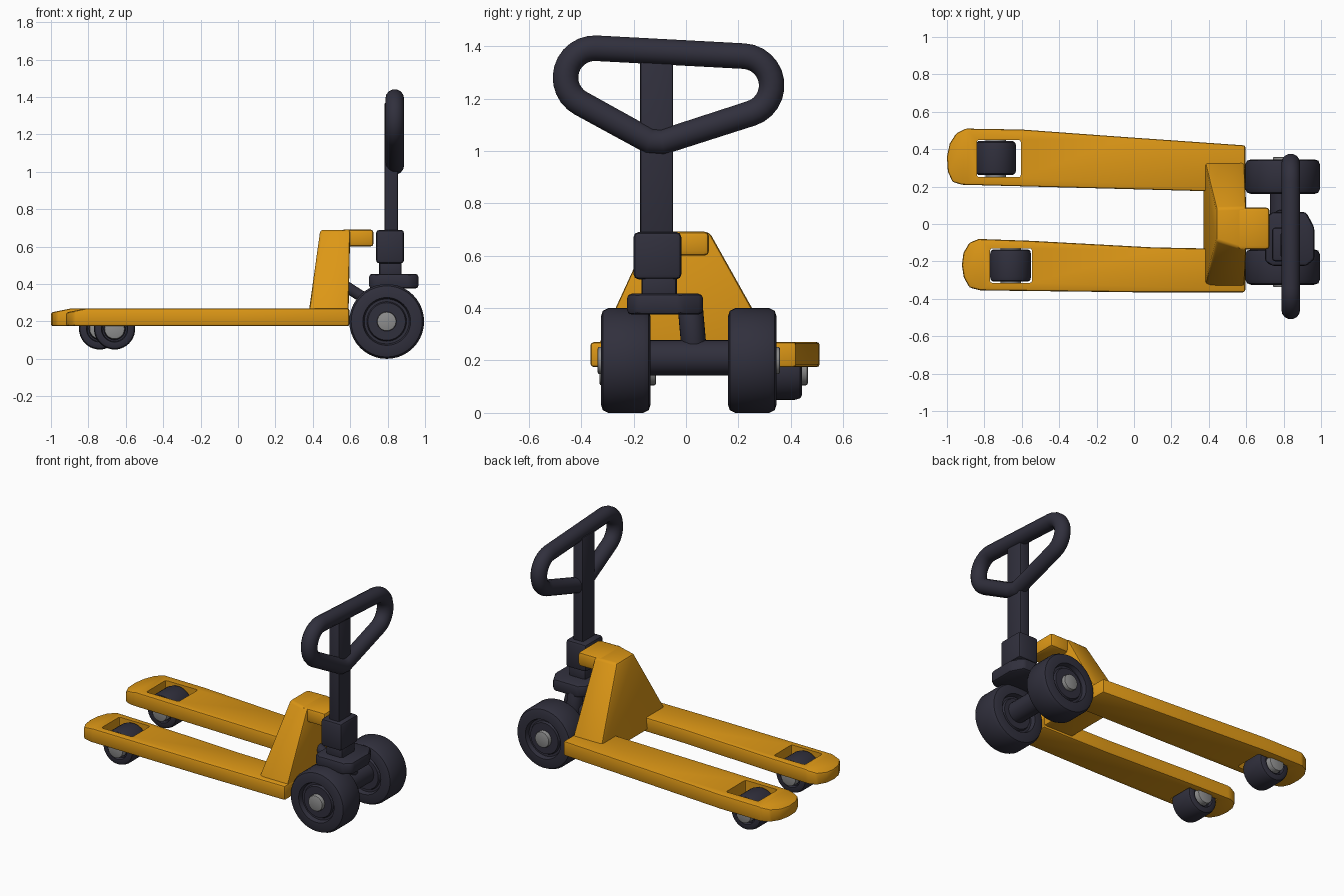
import bpy, bmesh, math
from mathutils import Vector

if "Cube" in bpy.data.objects:
    bpy.data.objects.remove(bpy.data.objects["Cube"])


def material(name, rgb):
    m = bpy.data.materials.new(name)
    m.use_nodes = True
    m.diffuse_color = (*rgb, 1)
    m.node_tree.nodes["Principled BSDF"].inputs["Base Color"].default_value = (*rgb, 1)
    return m


ORANGE = material("orange paint", (0.72, 0.31, 0.008))
DARK = material("dark rubber", (0.030, 0.029, 0.046))
STEEL = material("grey steel", (0.27, 0.27, 0.27))


def select(ob):
    bpy.ops.object.select_all(action="DESELECT")
    ob.select_set(True)
    bpy.context.view_layer.objects.active = ob


def finish(name, bm, mat, bevel=0, segments=2):
    """Bevel the sharp edges, then turn the bmesh into a smooth shaded object."""
    bmesh.ops.recalc_face_normals(bm, faces=bm.faces)
    if bevel:
        sharp = [e for e in bm.edges if e.calc_face_angle(0) > math.radians(25)]
        bmesh.ops.bevel(bm, geom=sharp, offset=bevel, segments=segments,
                        profile=0.5, affect="EDGES", clamp_overlap=True)
    me = bpy.data.meshes.new(name)
    bm.to_mesh(me)
    bm.free()
    me.materials.append(mat)
    ob = bpy.data.objects.new(name, me)
    bpy.context.collection.objects.link(ob)
    select(ob)
    bpy.ops.object.shade_smooth_by_angle(angle=math.radians(35))
    return ob


def loft(bottom, top):
    """Closed solid between two outlines of equal length."""
    bm = bmesh.new()
    lo = [bm.verts.new(p) for p in bottom]
    hi = [bm.verts.new(p) for p in top]
    bm.faces.new(lo)
    bm.faces.new(hi)
    n = len(lo)
    for i in range(n):
        j = (i + 1) % n
        bm.faces.new((lo[i], lo[j], hi[j], hi[i]))
    return bm


def prism(outline, z0, z1):
    return loft([(x, y, z0) for x, y in outline], [(x, y, z1) for x, y in outline])


def rect(x0, x1, y0, y1):
    return [(x0, y0), (x1, y0), (x1, y1), (x0, y1)]


def box(name, x, y, z, mat, bevel=0.015):
    return finish(name, prism(rect(*x, *y), *z), mat, bevel)


def rod(name, a, b, radius, mat, bevel=0, sides=24):
    a, b = Vector(a), Vector(b)
    bm = bmesh.new()
    bmesh.ops.create_cone(bm, cap_ends=True, segments=sides, radius1=radius,
                          radius2=radius, depth=(b - a).length)
    turn = (b - a).to_track_quat("Z", "Y").to_matrix()
    for v in bm.verts:
        v.co = turn @ v.co + (a + b) / 2
    return finish(name, bm, mat, bevel)


def lathe(name, centre, profile, mat, sides=40):
    """Spin a (radius, offset) profile around the y axis."""
    bm = bmesh.new()
    c = Vector(centre)
    verts = [bm.verts.new(c + Vector((r, y, 0))) for r, y in profile]
    edges = [bm.edges.new(p) for p in zip(verts, verts[1:])]
    bmesh.ops.spin(bm, geom=verts + edges, cent=c, axis=(0, 1, 0),
                   angle=math.tau, steps=sides, use_duplicate=False)
    bmesh.ops.remove_doubles(bm, verts=bm.verts, dist=0.0005)
    return finish(name, bm, mat)


def wheel(name, centre, radius, half, hub_radius, hub_out):
    """Round shouldered tyre with a grooved side and a steel hub."""
    r, h = radius, half
    side = [(0, h * 0.85), (r * 0.5, h * 0.85), (r * 0.53, h * 0.7), (r * 0.6, h * 0.7),
            (r * 0.64, h), (r * 0.84, h), (r * 0.95, h * 0.92), (r, h * 0.7)]
    lathe(name + "_tyre", centre, side + [(q, -y) for q, y in reversed(side)], DARK)
    c, o = Vector(centre), Vector((0, h + hub_out, 0))
    rod(name + "_hub", c - o, c + o, hub_radius, STEEL, 0.008)


def fork(name, outline, hole):
    bm = prism(outline, 0.175, 0.27)
    tip = min(x for x, y in outline)
    start = tip + 0.11
    bmesh.ops.bisect_plane(bm, geom=bm.verts[:] + bm.edges[:] + bm.faces[:],
                           plane_co=(start, 0, 0), plane_no=(1, 0, 0))
    # The upper face slopes down towards the tip
    for v in bm.verts:
        if v.co.z > 0.2 and v.co.x < start:
            v.co.z -= (start - v.co.x) * 0.2
    ob = finish(name, bm, ORANGE, 0.013)
    cutter = finish("roller_hole_cutter", prism(rect(*hole), 0.1, 0.4), ORANGE, 0.012)
    cutter.hide_render = True
    select(ob)
    cut = ob.modifiers.new("roller_hole", "BOOLEAN")
    cut.object = cutter
    cut.solver = "EXACT"
    bpy.ops.object.modifier_apply(modifier=cut.name)
    bpy.data.objects.remove(cutter)
    bpy.ops.object.shade_smooth_by_angle(angle=math.radians(35))


# Load forks with roller openings
fork("left_fork",
     [(0.595, 0.17), (0.595, 0.42), (-0.05, 0.465), (-0.6, 0.505), (-0.9, 0.51), (-0.95, 0.485),
      (-0.985, 0.43), (-1, 0.36), (-0.995, 0.28), (-0.97, 0.225), (-0.92, 0.21)],
     (-0.84, -0.605, 0.25, 0.45))
fork("right_fork",
     [(0.595, -0.365), (0.595, -0.135), (0.1, -0.125), (-0.55, -0.09), (-0.83, -0.08),
      (-0.88, -0.1), (-0.912, -0.155), (-0.92, -0.22), (-0.91, -0.285), (-0.88, -0.34),
      (-0.82, -0.355), (0, -0.365)],
     (-0.77, -0.545, -0.315, -0.13))

# Load rollers
wheel("left_roller", (-0.74, 0.353, 0.16), 0.11, 0.09, 0.055, 0.022)
wheel("right_roller", (-0.66, -0.222, 0.16), 0.11, 0.086, 0.055, 0.022)

# Sloping tower joining the forks, with an overhanging head
finish("tower",
       loft([(0.37, -0.365, 0.19), (0.59, -0.365, 0.19), (0.59, 0.37, 0.19), (0.37, 0.37, 0.19)],
            [(0.44, -0.09, 0.69), (0.6, -0.14, 0.69), (0.6, 0.09, 0.69), (0.44, 0.085, 0.69)]),
       ORANGE, 0.014)
box("tower_head", (0.55, 0.725), (-0.135, 0.088), (0.6, 0.692), ORANGE, 0.018)

# Steering wheels and axle
wheel("left_steer_wheel", (0.795, 0.253, 0.2), 0.2, 0.093, 0.052, 0.013)
wheel("right_steer_wheel", (0.795, -0.23, 0.2), 0.2, 0.095, 0.052, 0.013)
rod("axle", (0.795, -0.15, 0.21), (0.795, 0.18, 0.21), 0.068, DARK)

# Steering linkage
rod("pump_post", (0.79, 0.03, 0.25), (0.79, 0.015, 0.42), 0.048, DARK, 0.008)
rod("tower_link", (0.58, 0, 0.385), (0.76, 0.02, 0.27), 0.03, DARK)
finish("steering_block",
       prism([(0.7, -0.2), (0.74, -0.225), (0.92, -0.225), (0.965, -0.19),
              (0.965, -0.02), (0.92, 0.065), (0.74, 0.065), (0.7, 0.03)], 0.375, 0.455),
       DARK, 0.018)

# Handle column
box("column_foot", (0.755, 0.875), (-0.17, -0.035), (0.43, 0.53), DARK)
box("column_collar", (0.738, 0.888), (-0.2, -0.018), (0.51, 0.69), DARK, 0.018)
box("column", (0.783, 0.855), (-0.175, -0.05), (0.67, 1.37), DARK, 0.008)


# Grab handle loop
def arc(cy, cz, start, end, steps=12):
    for i in range(steps + 1):
        a = math.radians(start + (end - start) * i / steps)
        yield (0.838, cy + 0.112 * math.cos(a), cz + 0.112 * math.sin(a))


path = [*arc(-0.348, 1.28, 87, 242), (0.838, -0.14, 1.038), (0.838, -0.09, 1.034),
        *arc(0.215, 1.25, -73, 87)]
curve = bpy.data.curves.new("grab_handle", "CURVE")
curve.dimensions = "3D"
curve.bevel_depth = 0.05
curve.bevel_resolution = 5
spline = curve.splines.new("POLY")
spline.points.add(len(path) - 1)
for point, co in zip(spline.points, path):
    point.co = (*co, 1)
spline.use_cyclic_u = True
curve.materials.append(DARK)
handle = bpy.data.objects.new("grab_handle", curve)
bpy.context.collection.objects.link(handle)
select(handle)
bpy.ops.object.convert(target="MESH")
bpy.ops.object.shade_smooth_by_angle(angle=math.radians(40))
